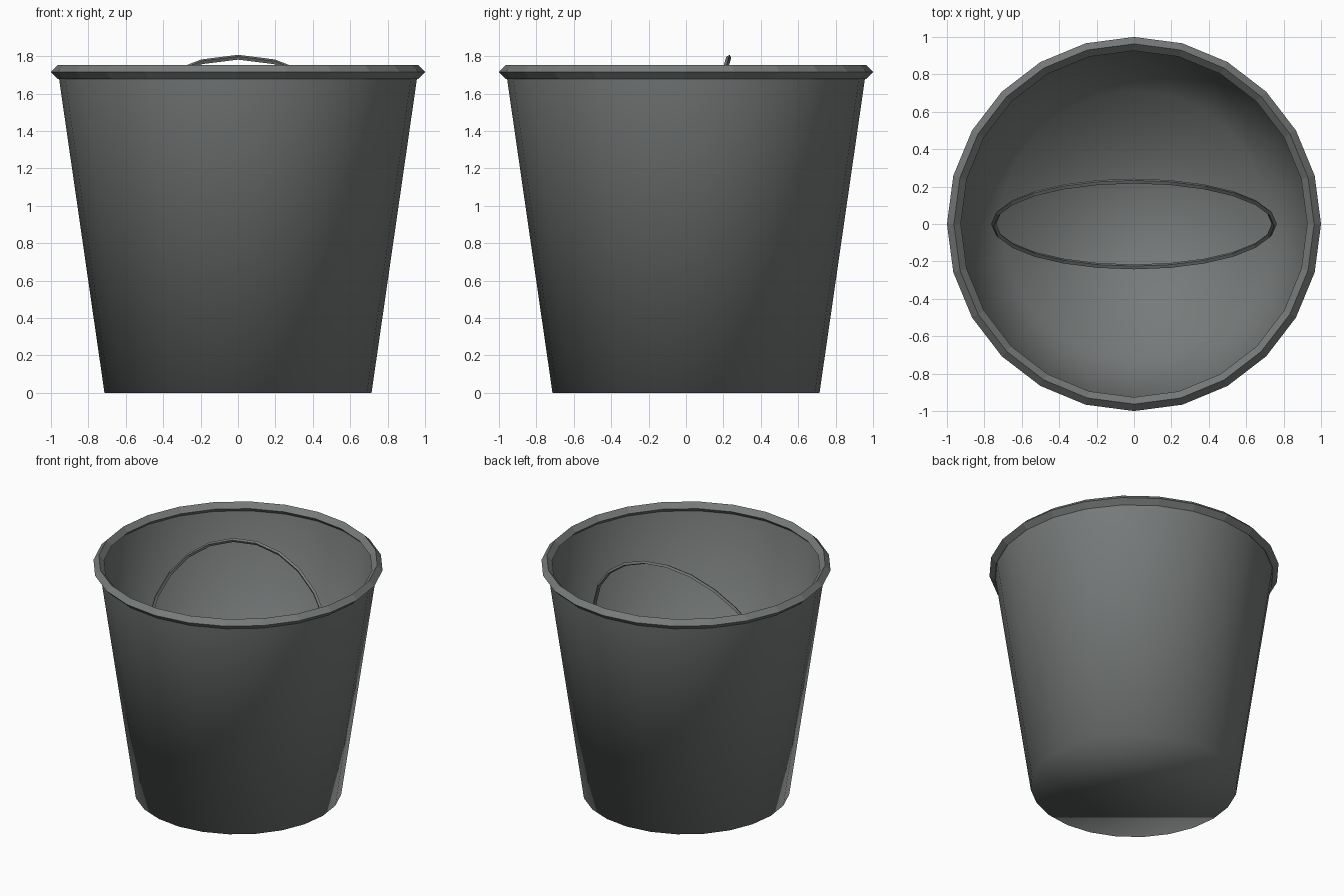
import bpy, bmesh, math
from mathutils import Matrix, Vector

SIDES = 24

cube = bpy.data.objects.get("Cube")
if cube:
    bpy.data.objects.remove(cube, do_unlink=True)

# Single dull metal colour
metal = bpy.data.materials.new("dull_grey_metal")
metal.use_nodes = True
color = (0.185, 0.195, 0.195, 1)
metal.diffuse_color = color
metal.node_tree.nodes["Principled BSDF"].inputs["Base Color"].default_value = color


def add_object(name, bm, smooth):
    bmesh.ops.recalc_face_normals(bm, faces=bm.faces)
    for face in bm.faces:
        face.smooth = smooth
    mesh = bpy.data.meshes.new(name)
    bm.to_mesh(mesh)
    bm.free()
    mesh.materials.append(metal)
    obj = bpy.data.objects.new(name, mesh)
    bpy.context.collection.objects.link(obj)
    return obj


def add_ring(name, radius, thickness, matrix):
    """Ring with a diamond cross-section, made by sweeping four corners."""
    bm = bmesh.new()
    corners = [(1, 0), (0, 1), (-1, 0), (0, -1)]
    loops = []
    for i in range(SIDES):
        turn = Matrix.Rotation(math.tau * i / SIDES, 4, "Z")
        loops.append([bm.verts.new(matrix @ turn @ Vector((radius + thickness * r, 0, thickness * h)))
                      for r, h in corners])
    for i, a in enumerate(loops):
        b = loops[(i + 1) % SIDES]
        for j in range(4):
            k = (j + 1) % 4
            bm.faces.new((a[j], b[j], b[k], a[k]))
    return add_object(name, bm, False)


# Bucket body: open-topped tapered shell with a floor
height, bottom_radius, top_radius = 1.715, 0.714, 0.962
bm = bmesh.new()
bmesh.ops.create_cone(bm, cap_ends=True, segments=SIDES, radius1=bottom_radius,
                      radius2=top_radius, depth=height,
                      matrix=Matrix.Translation((0, 0, height / 2))
                      @ Matrix.Rotation(math.pi / SIDES * 2, 4, "Z"))
lid = [f for f in bm.faces if f.calc_center_median().z > height - 0.01]
bmesh.ops.delete(bm, geom=lid, context="FACES_ONLY")
body = add_object("bucket_body", bm, True)

# Rolled rim around the mouth
add_ring("rim", 0.963, 0.037, Matrix.Translation((0, 0, height)))

# Handle: a thin hoop leaning steeply inside the bucket
lean = Matrix.Rotation(math.radians(72.2), 4, "X")
add_ring("handle_hoop", 0.75, 0.0135, Matrix.Translation((0, 0, 1.08)) @ lean)
